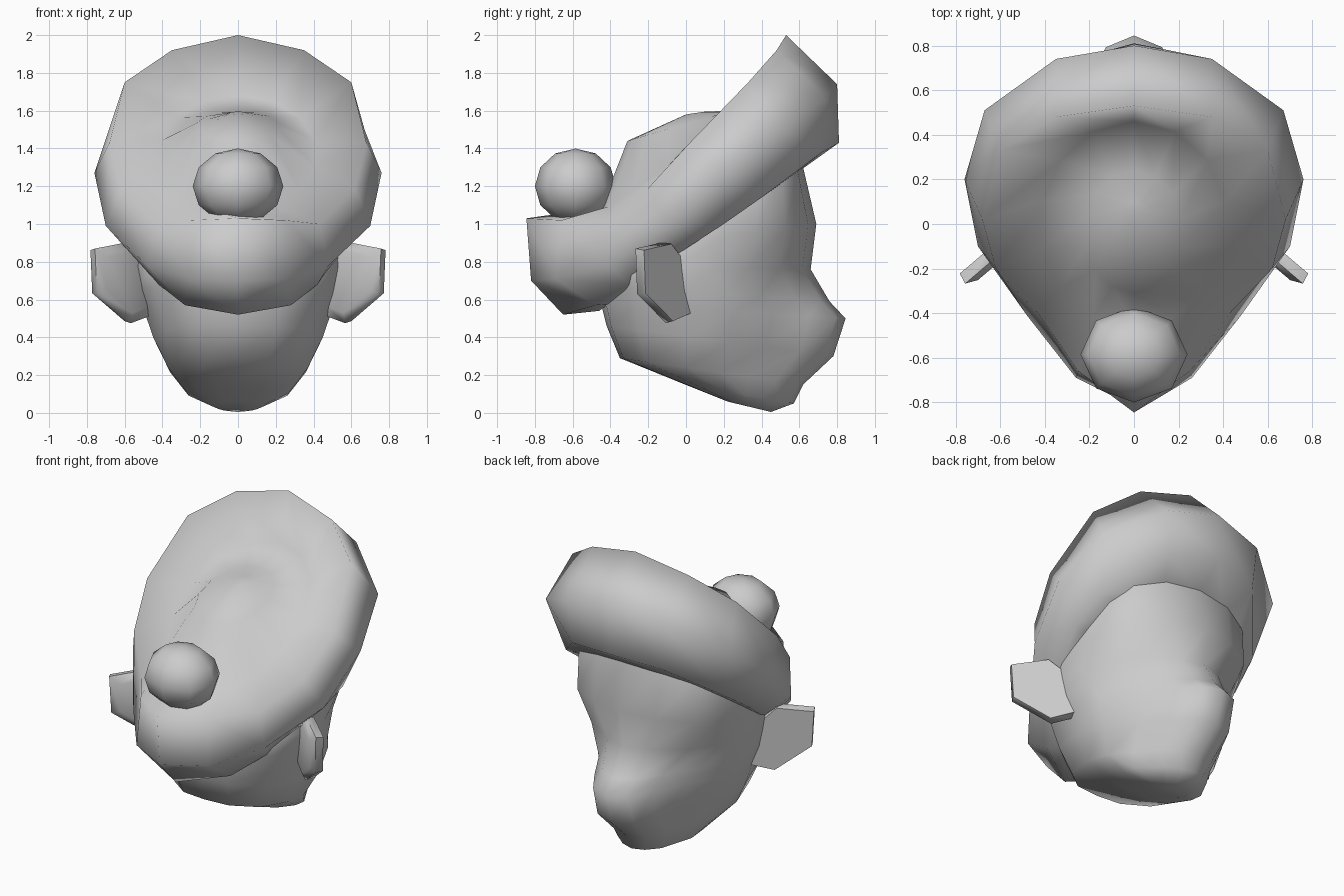
import bpy, bmesh, math
from mathutils import Vector, Matrix

if "Cube" in bpy.data.objects:
    bpy.data.objects.remove(bpy.data.objects["Cube"])


def finish(name, bm, angle=60):
    bmesh.ops.recalc_face_normals(bm, faces=bm.faces)
    me = bpy.data.meshes.new(name)
    bm.to_mesh(me)
    bm.free()
    ob = bpy.data.objects.new(name, me)
    bpy.context.collection.objects.link(ob)
    bpy.ops.object.select_all(action='DESELECT')
    ob.select_set(True)
    bpy.context.view_layer.objects.active = ob
    bpy.ops.object.shade_smooth_by_angle(angle=math.radians(angle))
    return ob


def loft(name, halves, angle=60):
    """Skin half-rings (first and last point on x = 0), mirrored, with end caps."""
    bm = bmesh.new()
    rings = []
    for h in halves:
        pts = list(h) + [(-x, y, z) for x, y, z in reversed(h[1:-1])]
        rings.append([bm.verts.new(p) for p in pts])
    n = len(rings[0])
    for a, b in zip(rings, rings[1:]):
        for i in range(n):
            j = (i + 1) % n
            bm.faces.new((a[i], a[j], b[j], b[i]))
    bm.faces.new(rings[0])
    bm.faces.new(rings[-1])
    return finish(name, bm, angle)


def tilted(start, end, width, shape):
    """Half-ring on a tilted plane; shape is (position along, width share)."""
    (y0, z0), (y1, z1) = start, end
    return [(s * width, y0 + (y1 - y0) * t, z0 + (z1 - z0) * t) for t, s in shape]


# Head: tilted sections from chin to crown, muzzle towards +y
def face(m0, m1, m2):
    return [(0, 0), (.02, .45), (.14, .84), (.36, 1), (.54, .97), (.7, m0),
            (.85, m1), (.96, m2), (1, 0)]


head = [
    ((.22, .06), (.45, .005), .13, .8, .6, .2),
    ((.02, .14), (.57, .05), .27, .78, .6, .3),
    ((-.35, .29), (.62, .15), .37, .75, .55, .33),
    ((-.42, .46), (.78, .30), .45, .68, .47, .30),
    ((-.45, .58), (.845, .50), .50, .64, .43, .25),
    ((-.45, .68), (.76, .59), .53, .72, .44, .22),
    ((-.45, .78), (.66, .76), .55, .85, .63, .26),
    ((-.38, .85), (.69, 1.0), .56, .92, .76, .40),
    ((-.15, 1.1), (.62, 1.3), .55, .93, .78, .44),
    ((.05, 1.3), (.60, 1.45), .42, .85, .7, .4),
]
loft("head", [tilted(a, b, w, face(*m)) for a, b, w, *m in head], 75)

# Tilted cap: underside, three rim rings, then the domed top
oval = [((1 - math.cos(math.pi * i / 7)) / 2, math.sin(math.pi * i / 7)) for i in range(8)]
low = [(0, .81, 1.43), (.33, .72, 1.38), (.6, .40, 1.14), (.63, .2, 1.0),
       (.55, -.03, .85), (.42, -.3, .68), (.28, -.48, .57), (0, -.65, .52)]
mid = [(0, .80, 1.74), (.35, .74, 1.67), (.67, .51, 1.5), (.76, .2, 1.27),
       (.70, -.1, .99), (.48, -.41, .78), (.26, -.69, .71), (0, -.82, .70)]
top = [(0, .53, 2.0), (.35, .48, 1.92), (.60, .33, 1.75), (.68, .02, 1.43),
       (.62, -.2, 1.19), (.43, -.4, 1.0), (.25, -.66, 1.02), (0, -.845, 1.03)]
loft("cap", [
    tilted((.60, 1.28), (-.46, .54), .54, oval),
    low, mid, top,
    tilted((.46, 1.68), (-.46, 1.06), .42, oval),
    tilted((.24, 1.60), (-.31, 1.44), .22, oval),
    tilted((.10, 1.595), (.0, 1.58), .04, oval),
], 120)

# Pompom on the cap's front
bm = bmesh.new()
bmesh.ops.create_uvsphere(bm, u_segments=8, v_segments=6, radius=1,
                          matrix=Matrix.Translation((0, -.585, 1.2))
                          @ Matrix.Diagonal((.24, .215, .2, 1)))
finish("pompom", bm)

# Ears: thin slanted plates, rounded towards the front
outline = [(.46, .52), (.58, .475), (.76, .63), (.77, .87), (.59, .905), (.48, .78)]
normal = Vector((.65, .76, 0))
for side, name in ((1, "right_ear"), (-1, "left_ear")):
    bm = bmesh.new()
    mid_pts = [Vector((x, .02 - .85 * (x - .45), z)) for x, z in outline]
    centre = sum(mid_pts, Vector()) / len(mid_pts)
    loops = []
    for off, s in ((-.045, .75), (-.02, 1), (.03, .95)):
        pts = [centre + (p - centre) * s + normal * off for p in mid_pts]
        loops.append([bm.verts.new((p.x * side, p.y, p.z)) for p in pts])
    for a, b in zip(loops, loops[1:]):
        for i in range(6):
            j = (i + 1) % 6
            bm.faces.new((a[i], a[j], b[j], b[i]))
    bm.faces.new(loops[0])
    bm.faces.new(loops[-1])
    finish(name, bm, 70)
